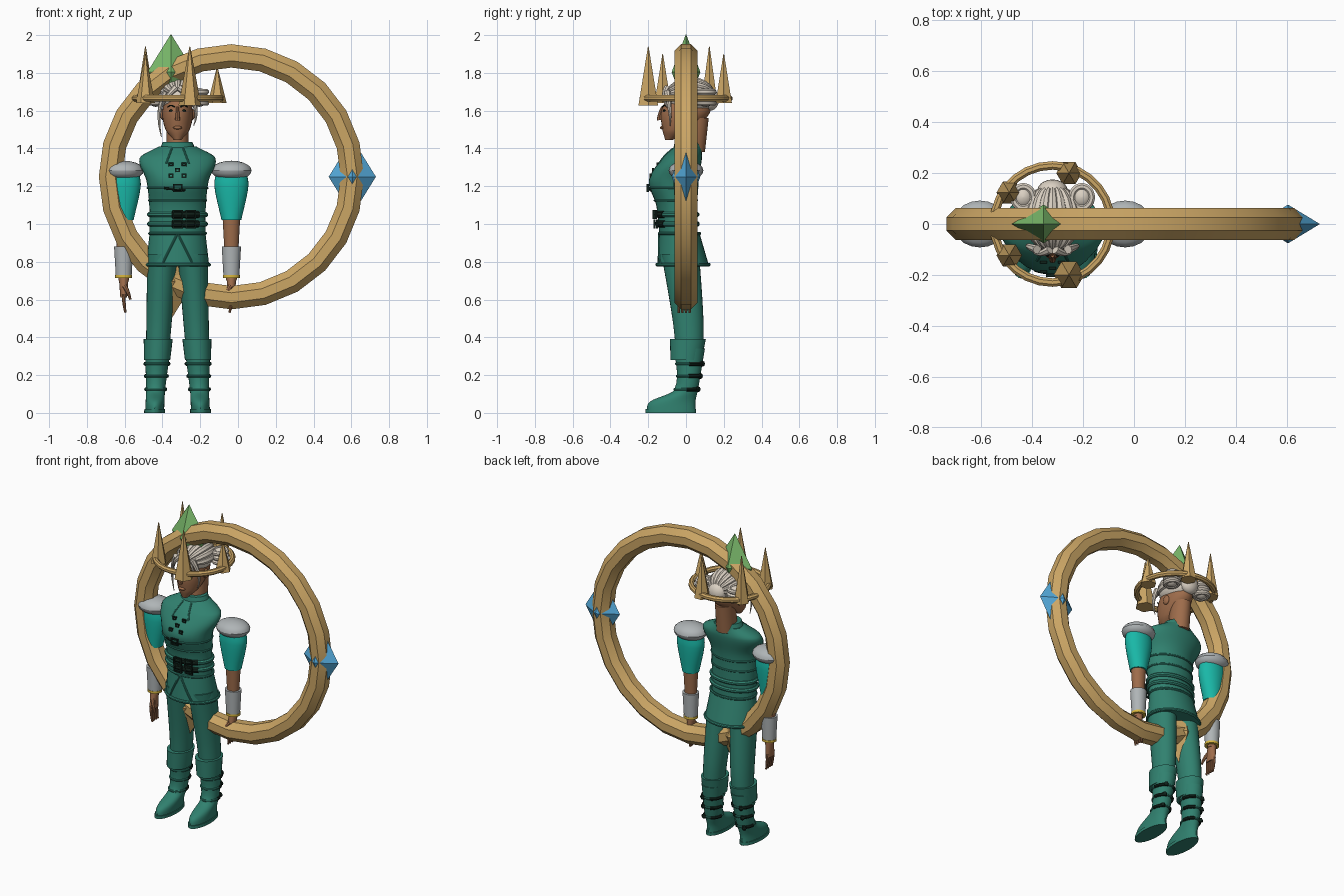
import bpy, bmesh
from math import sin, cos, pi, tau, radians
from mathutils import Vector, Quaternion

cube = bpy.data.objects.get("Cube")
if cube:
    bpy.data.objects.remove(cube, do_unlink=True)

MIDDLE = Vector((-.32, 0, 0))  # centre line of the figure


def material(name, *rgb):
    mat = bpy.data.materials.new(name)
    mat.use_nodes = True
    mat.diffuse_color = (*rgb, 1)
    mat.node_tree.nodes["Principled BSDF"].inputs["Base Color"].default_value = (*rgb, 1)
    return mat


GOLD = material("gold", .6, .38, .13)
SKIN = material("skin", .34, .15, .07)
GREEN = material("green_cloth", .03, .22, .16)
TEAL = material("teal_cloth", .01, .48, .39)
HAIR = material("pale_hair", .7, .63, .54)
STEEL = material("steel_grey", .43, .46, .47)
BLACK = material("black_leather", .005, .015, .01)
LEAF = material("green_crystal", .2, .5, .15)
BLUE = material("blue_crystal", .09, .4, .7)
YELLOW = material("yellow_trim", .7, .48, .05)


def loft(name, mat, loops, closed=False):
    """Skin a list of point loops with quads and cap the open ends."""
    bm = bmesh.new()
    rows = [[bm.verts.new(point) for point in loop] for loop in loops]
    count = len(rows[0])
    pairs = list(zip(rows, rows[1:]))
    if closed:
        pairs.append((rows[-1], rows[0]))
    else:
        bm.faces.new(rows[0])
        bm.faces.new(rows[-1])
    for low, high in pairs:
        for i in range(count):
            j = (i + 1) % count
            bm.faces.new((low[i], low[j], high[j], high[i]))
    bmesh.ops.recalc_face_normals(bm, faces=bm.faces)
    mesh = bpy.data.meshes.new(name)
    bm.to_mesh(mesh)
    bm.free()
    mesh.materials.append(mat)
    part = bpy.data.objects.new(name, mesh)
    bpy.context.collection.objects.link(part)
    bpy.ops.object.select_all(action='DESELECT')
    part.select_set(True)
    bpy.context.view_layer.objects.active = part
    bpy.ops.object.shade_smooth_by_angle(angle=radians(30))


def oval(centre, width, depth, sides):
    turns = [tau * i / sides for i in range(sides)]
    return [Vector(centre) + Vector((width * cos(a), depth * sin(a), 0)) for a in turns]


def section(rows, z):
    """Smoothly interpolate (y, width, depth) from rows of (z, y, width, depth)."""
    k = 0
    while k < len(rows) - 2 and z > rows[k + 1][0]:
        k += 1
    p, q = rows[k], rows[k + 1]
    before, after = rows[max(k - 1, 0)], rows[min(k + 2, len(rows) - 1)]
    span = q[0] - p[0]
    t = (z - p[0]) / span
    result = []
    for a, b, c, d in list(zip(before, p, q, after))[1:]:
        enter = (c - a) / (q[0] - before[0]) * span
        leave = (d - b) / (after[0] - p[0]) * span
        ease = t * t * (3 - 2 * t)
        result.append(b + (c - b) * ease + t * (1 - t) * ((1 - t) * enter - t * leave))
    return result


def stack(name, mat, rows, offset=lambda z: 0, sides=28, steps=6):
    """Upright body part through the given cross-sections."""
    heights = [rows[0][0]]
    for low, high in zip(rows, rows[1:]):
        heights += [low[0] + (high[0] - low[0]) * (i + 1) / steps for i in range(steps)]
    loops = []
    for z in heights:
        y, width, depth = section(rows, z)
        loops.append(oval(MIDDLE + Vector((offset(z), y, z)), width, depth, sides))
    loft(name, mat, loops)


def blob(name, mat, centre, size, sides=20, rings=10):
    """Ellipsoid, or an octahedron with few sides and rings."""
    loops = []
    for k in range(rings + 1):
        a = pi * (k / rings - .5)
        f = max(cos(a), .01)
        spot = MIDDLE + Vector(centre) + Vector((0, 0, size[2] * sin(a)))
        loops.append(oval(spot, size[0] * f, size[1] * f, sides))
    loft(name, mat, loops)


def hoop(name, mat, centre, width, height, tube, major=28, upright=False, start=0, minor=8):
    """Closed ring, lying flat or standing upright."""
    loops = []
    for k in range(major):
        a = start + tau * k / major
        loop = []
        for i in range(minor):
            b = tau * (i + .5) / minor
            u = (width + tube * cos(b)) * cos(a)
            v = (height + tube * cos(b)) * sin(a)
            w = tube * sin(b)
            loop.append(MIDDLE + Vector(centre) + Vector((u, w, v) if upright else (u, v, w)))
        loops.append(loop)
    loft(name, mat, loops, closed=True)


def sweep(name, mat, points, radius, sides=8):
    """Tube along a path; radius is a function from start to end."""
    turn, last, loops = Quaternion(), Vector((0, 0, 1)), []
    end = len(points) - 1
    for i, point in enumerate(points):
        along = (points[min(i + 1, end)] - points[max(i - 1, 0)]).normalized()
        turn = last.rotation_difference(along) @ turn
        last = along
        r = radius(i / end)
        loops.append([MIDDLE + point + turn @ p for p in oval((0, 0, 0), r, r, sides)])
    loft(name, mat, loops)


def strand(name, mat, start, bend, finish, thick, thin):
    """Tapered tube bowed through a control point."""
    a, b, c = Vector(start), Vector(bend), Vector(finish)
    path = [a.lerp(b, t).lerp(b.lerp(c, t), t) for t in (i / 8 for i in range(9))]
    sweep(name, mat, path, lambda t: thick + (thin - thick) * t)


def buckle(name, x, y, z, size):
    hoop(name, BLACK, (x, y, z), size, size * .8, .008, major=4, upright=True, start=pi / 4, minor=4)


# Great hoop with three crystals
hub, reach = Vector((.285, 0, 1.25)), .64
hoop("great_hoop", GOLD, hub, reach, reach, .067, major=24, upright=True)
for k, (name, mat) in enumerate((("side_crystal", BLUE), ("top_crystal", LEAF), ("low_crystal", GOLD))):
    a = tau * k / 3
    blob(name, mat, hub + reach * Vector((cos(a), 0, sin(a))), (.125, .076, .2), sides=4, rings=2)

# Crown: the spikes get longer away from the first one
hoop("crown_band", GOLD, (0, 0, 1.665), .23, .23, .018)
for k, tip in enumerate((1.83, 1.9, 1.94, 1.9, 1.94)):
    a = tau * k / 5
    thick = .06 if k == 4 else .05
    foot = 1.7 - thick * 1.2
    spot = Vector((cos(a), sin(a), 0)) * .21
    loops = [oval(MIDDLE + spot + Vector((0, 0, z)), r, r, 6) for z, r in ((foot, thick), (tip, .002))]
    loft("crown_spike", GOLD, loops)

# Head and face
stack("head", SKIN, [(1.445, -.09, .02, .02), (1.5, -.045, .064, .08), (1.6, 0, .08, .13), (1.74, .01, .04, .07)])
stack("neck", SKIN, [(1.38, .03, .06, .07), (1.56, .05, .057, .07)])
strand("nose", SKIN, (0, -.125, 1.62), (0, -.145, 1.57), (0, -.14, 1.55), .007, .014)
blob("lips", SKIN, (0, -.125, 1.51), (.024, .013, .009))
for s in (-1, 1):
    blob("eye", BLACK, (s * .033, -.115, 1.6), (.013, .008, .006))
    strand("eyebrow", BLACK, (s * .016, -.124, 1.62), (s * .035, -.12, 1.635), (s * .052, -.1, 1.62), .004, .003)
    blob("ear", SKIN, (s * .078, .01, 1.58), (.014, .025, .03))

# Hair: cap, combed locks, back knot, side buns and loose strands
crown = Vector((0, .025, 1.67))
blob("hair_cap", HAIR, crown, (.096, .135, .09))
for k in range(-4, 5):
    a = k * .38
    arc = [.4 + .29 * j for j in range(9)]
    lock = [crown + Vector((.09 * sin(a) * sin(t), -.13 * cos(t), .085 * cos(a) * sin(t))) for t in arc]
    sweep("hair_lock", HAIR, lock, lambda t: .008 + .016 * sin(pi * t))
blob("back_knot", HAIR, (0, .13, 1.66), (.06, .045, .06))
for s in (-1, 1):
    bun = Vector((s * .115, .105, 1.67))
    blob("hair_bun", HAIR, bun, (.045, .05, .05))
    for k in (-1, 0, 1):
        hoop("bun_coil", HAIR, bun + Vector((0, 0, k * .03)), .038, .042, .015)
    tip = 1.49 + s * .03
    strand("side_strand", HAIR, (s * .06, -.1, 1.7), (s * .12, -.08, 1.6), (s * .085, -.085, tip), .018, .002)
    strand("fringe", HAIR, (s * .01, -.1, 1.72), (s * .06, -.13, 1.68), (s * .08, -.1, 1.62), .018, .004)

# Jacket and its skirt
jacket = [(.93, -.04, .147, .1), (1.1, -.05, .15, .108), (1.23, -.067, .165, .13),
          (1.35, -.02, .2, .105), (1.41, .01, .1, .07)]
skirt = [(.775, -.015, .168, .138), (.95, -.035, .148, .107)]
stack("jacket", GREEN, jacket)
stack("collar", GREEN, [(1.385, .01, .1, .08), (1.435, .01, .078, .07)])
stack("jacket_skirt", GREEN, skirt)


def front(rows, x, z):
    """Point on the front surface of a body part."""
    y, width, depth = section(rows, z)
    return Vector((x, y - depth * (1 - (x / width) ** 2) ** .5, z))


def band(name, rows, z, tube):
    y, width, depth = section(rows, z)
    hoop(name, GREEN, (0, y, z), width, depth, tube)


def trim(name, mat, rows, start, finish, radius):
    """Thin strip lying on the front of a body part."""
    a, b = Vector(start), Vector(finish)
    spots = [a.lerp(b, i / 6) for i in range(7)]
    sweep(name, mat, [front(rows, x, z) for x, z in spots], lambda t: radius)


for z in (1.125, 1.19):
    band("jacket_seam", jacket, z, .006)
band("skirt_hem", skirt, .785, .01)
band("skirt_seam", skirt, .95, .008)
for z in (1, 1.05):
    band("waist_belt", jacket, z, .014)
    trim("belt_tongue", BLACK, jacket, (-.03, z), (.11, z), .018)
    for x in (0, .07):
        buckle("belt_buckle", x, front(jacket, x, z).y - .02, z, .034)
trim("chest_strap", BLACK, jacket, (-.07, 1.19), (.04, 1.18), .008)
buckle("chest_buckle", 0, front(jacket, 0, 1.19).y - .01, 1.19, .03)
for x in (-.035, 0, .035):
    for z in (1.255, 1.285, 1.315):
        if (x == 0) == (z == 1.285):
            buckle("chest_clasp", x, front(jacket, x, z).y, z, .013)
for s in (-1, 1):
    trim("front_seam", GREEN, jacket, (s * .03, 1.4), (s * .06, 1.32), .005)
    trim("flap_edge", GREEN, skirt, (0, .95), (s * .085, .78), .006)

boot = [(0, -.08, .05, .13), (.06, -.07, .05, .12), (.12, 0, .05, .063), (.34, .02, .068, .08)]
for s in (-1, 1):
    side = "left" if s > 0 else "right"

    # Arm hanging straight down
    def arm(z):
        return s * .285

    blob(side + "_pauldron", STEEL, (arm(0), 0, 1.283), (.107, .092, .052))
    stack(side + "_sleeve", TEAL, [(1.02, 0, .052, .05), (1.2, 0, .09, .065), (1.28, 0, .08, .06)], arm)
    stack(side + "_forearm", SKIN, [(.7, 0, .028, .025), (1.04, 0, .047, .042)], arm)
    stack(side + "_bracer", STEEL, [(.725, 0, .042, .04), (.88, 0, .051, .047)], arm)
    stack(side + "_bracer_trim", YELLOW, [(.715, 0, .045, .042), (.73, 0, .045, .042)], arm)
    stack(side + "_palm", SKIN, [(.61, -.01, .018, .038), (.72, 0, .026, .026)], arm)
    for k in range(4):
        y = (k - 2) * .019
        strand(side + "_finger", SKIN, (arm(0), y, .63), (arm(0), y, .57), (s * .275, y, .53), .011, .006)
    strand(side + "_thumb", SKIN, (s * .28, -.03, .67), (s * .26, -.05, .64), (s * .25, -.05, .6), .014, .006)

    # Leg and boot, spreading towards the ground
    def leg(z):
        return s * (.122 - .05 * z)

    stack(side + "_leg", GREEN, [(.3, .02, .06, .07), (.5, .01, .068, .082), (.84, -.03, .08, .1)], leg)
    stack(side + "_boot", GREEN, boot, leg)
    stack(side + "_sole", GREEN, [(0, -.08, .055, .134), (.02, -.08, .055, .134)], leg)
    stack(side + "_knee_cuff", GREEN, [(.28, 0, .069, .082), (.39, .01, .077, .095)], leg)
    for z in (.125, .195, .26):
        y, width, depth = section(boot, z)
        hoop(side + "_boot_band", GREEN, (leg(z), y, z), width, depth, .007)
        for out in (-1, 1):
            spots = [(leg(z) + out * width * cos(t / 4), y + depth * sin(t / 4), z) for t in range(6)]
            sweep(side + "_boot_strap", BLACK, [Vector(p) for p in spots], lambda t: .011)
        blob(side + "_boot_buckle", BLACK, (leg(z) + s * .03, y + depth, z), (.018, .014, .016), sides=4, rings=4)
